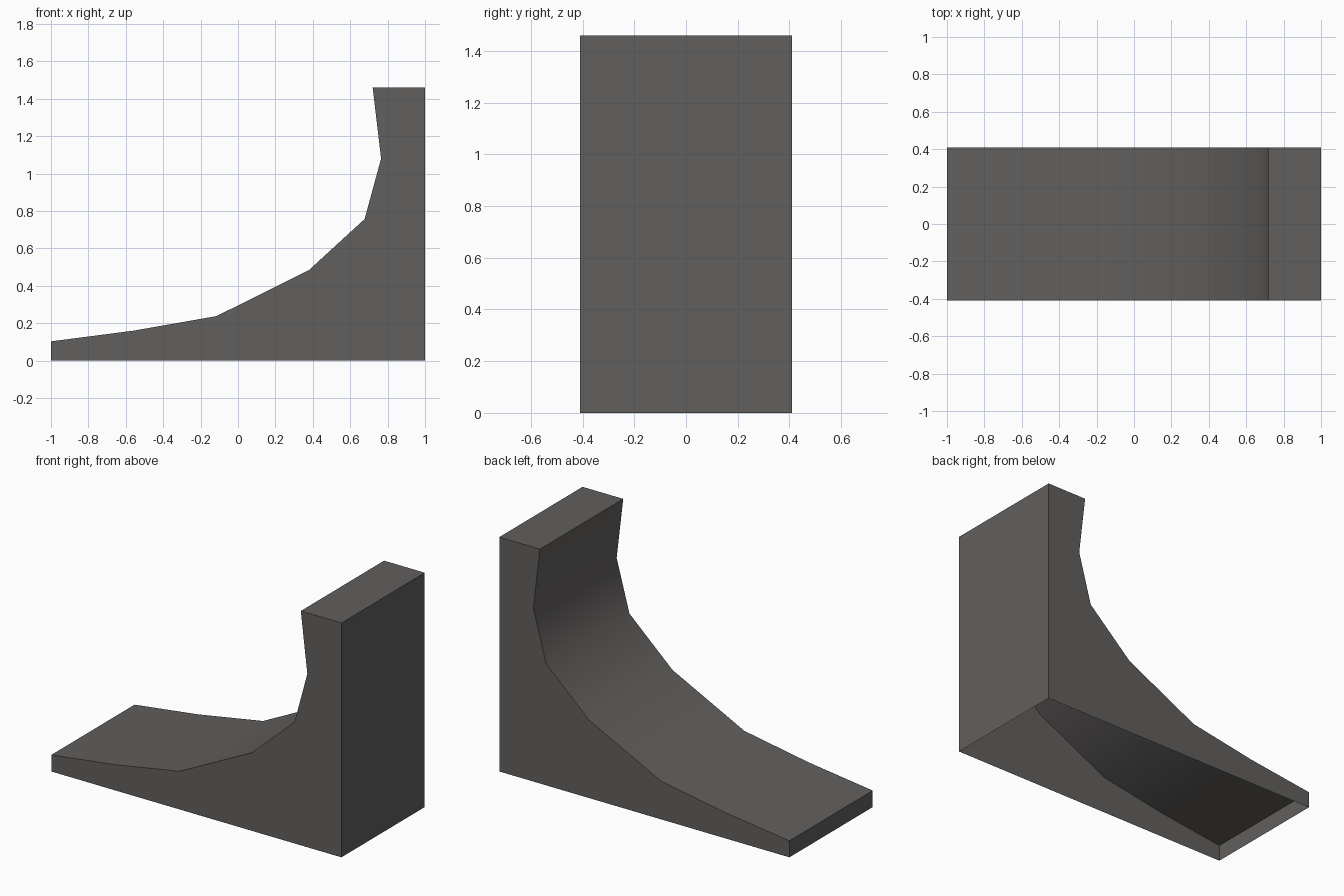
import bpy, bmesh, math

if "Cube" in bpy.data.objects:
    bpy.data.objects.remove(bpy.data.objects["Cube"])

# Side profile (x, z), counter-clockwise seen from the front
profile = [(-1, 0), (1, 0), (1, 1.46), (0.72, 1.46), (0.765, 1.08),
           (0.677, 0.757), (0.38, 0.485), (-0.115, 0.238), (-0.56, 0.16), (-1, 0.103)]
HALF_WIDTH = 0.41

# Ramp shell: two side walls joined by a strip, left open underneath
bm = bmesh.new()
front = [bm.verts.new((x, -HALF_WIDTH, z)) for x, z in profile]
back = [bm.verts.new((x, HALF_WIDTH, z)) for x, z in profile]
bm.faces.new(front)
bm.faces.new(back[::-1])
n = len(profile)
for i in range(1, n):
    j = (i + 1) % n
    bm.faces.new((front[i], back[i], back[j], front[j]))

mesh = bpy.data.meshes.new("curved_ramp")
bm.to_mesh(mesh)
bm.free()
ramp = bpy.data.objects.new("curved_ramp", mesh)
bpy.context.collection.objects.link(ramp)

# Single dark concrete colour
mat = bpy.data.materials.new("dark_grey_concrete")
mat.diffuse_color = (0.122, 0.116, 0.112, 1)
mat.use_nodes = True
mat.node_tree.nodes["Principled BSDF"].inputs["Base Color"].default_value = mat.diffuse_color
mesh.materials.append(mat)

# Smooth riding surface, crisp outer edges
bpy.context.view_layer.objects.active = ramp
ramp.select_set(True)
bpy.ops.object.shade_smooth_by_angle(angle=math.radians(40))
